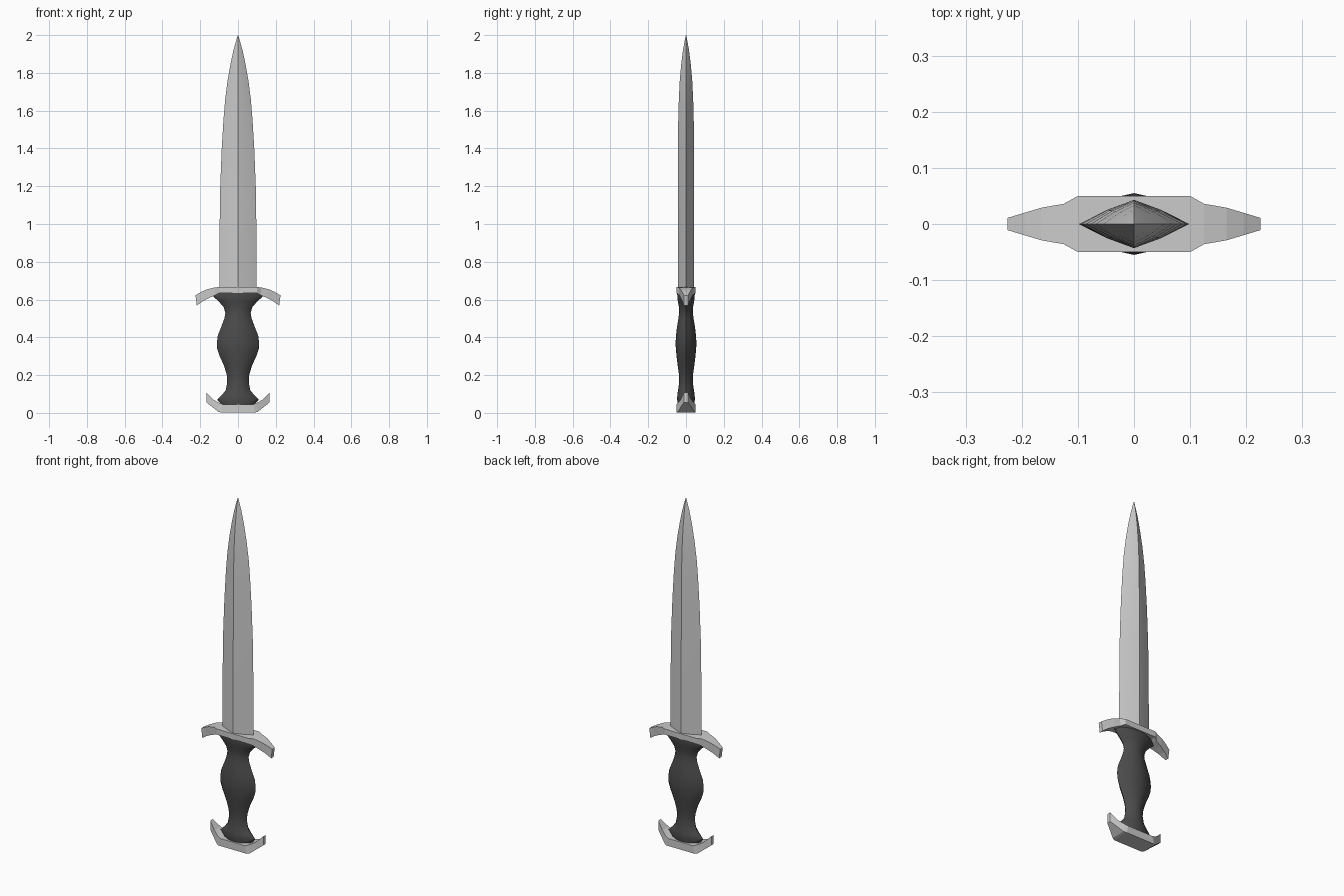
import bpy, bmesh, math

if "Cube" in bpy.data.objects:
    bpy.data.objects.remove(bpy.data.objects["Cube"])


def loft(name, rings, smooth=None):
    """Skin a list of equal-length vertex rings and cap both ends."""
    bm = bmesh.new()
    rows = [[bm.verts.new(p) for p in ring] for ring in rings]
    n = len(rows[0])
    for a, b in zip(rows, rows[1:]):
        for i in range(n):
            j = (i + 1) % n
            bm.faces.new((a[i], a[j], b[j], b[i]))
    bm.faces.new(rows[0])
    bm.faces.new(rows[-1])
    bmesh.ops.recalc_face_normals(bm, faces=bm.faces)
    mesh = bpy.data.meshes.new(name)
    bm.to_mesh(mesh)
    bm.free()
    obj = bpy.data.objects.new(name, mesh)
    bpy.context.collection.objects.link(obj)
    if smooth:
        bpy.ops.object.select_all(action='DESELECT')
        obj.select_set(True)
        bpy.context.view_layer.objects.active = obj
        bpy.ops.object.shade_smooth_by_angle(angle=math.radians(smooth))
    return obj


def section(quarter, w, d, z):
    """Mirror a quarter outline (from +x to +y) into a full ring."""
    half = quarter + [(-x, y) for x, y in quarter[-2::-1]]
    full = half + [(x, -y) for x, y in half[-2:0:-1]]
    return [(x * w, y * d, z) for x, y in full]


def cross_bar(name, stations):
    """Symmetric bar; stations run outward: x top, z top, x bottom, z bottom, half depth."""
    rings = []
    sides = [(-1, s) for s in reversed(stations)] + [(1, s) for s in stations]
    for side, (xt, zt, xb, zb, d) in sides:
        rings.append([(side * xt, -d, zt), (side * xt, d, zt),
                      (side * xb, d, zb), (side * xb, -d, zb)])
    return loft(name, rings)


# Blade: slightly convex diamond section tapering to a point
blade_profile = [(0.65, .099, .043), (1.0, .097, .043), (1.2, .094, .043),
                 (1.4, .086, .042), (1.55, .077, .041), (1.66, .068, .038),
                 (1.76, .055, .033), (1.85, .039, .025), (1.92, .024, .016),
                 (1.97, .010, .007), (2.0, .0008, .0008)]
lens = [(1, 0), (.5, .58), (0, 1)]
loft("blade", [section(lens, w, d, z) for z, w, d in blade_profile], 35)

# Grip: swelling lens section that flares at both ends
grip_profile = [(.035, .08, .042), (.07, .11, .047), (.095, .085, .046),
                (.12, .065, .042), (.16, .057, .036), (.20, .059, .037),
                (.25, .074, .044), (.30, .097, .050), (.34, .110, .054),
                (.37, .112, .055), (.41, .107, .053), (.46, .087, .047),
                (.50, .072, .040), (.53, .067, .036), (.56, .076, .037),
                (.59, .102, .043), (.615, .130, .046), (.64, .118, .047)]
oval = [(1, 0), (.8, .4), (.45, .8), (0, 1)]
grip = loft("grip", [section(oval, w, d, z) for z, w, d in grip_profile], 40)
dark = bpy.data.materials.new("dark_grip")
dark.diffuse_color = (0.07, 0.07, 0.07, 1)
dark.use_nodes = True
dark.node_tree.nodes["Principled BSDF"].inputs["Base Color"].default_value = dark.diffuse_color
grip.data.materials.append(dark)

# Crossguard with drooping, tapered arms
cross_bar("crossguard", [(.10, .666, .10, .634, .05), (.125, .664, .118, .624, .036),
                         (.165, .654, .15, .61, .029), (.195, .640, .185, .592, .02),
                         (.225, .622, .218, .568, .011)])

# Pommel with upturned, tapered arms
cross_bar("pommel", [(.08, .045, .09, .002, .05), (.10, .053, .105, .006, .043),
                     (.13, .070, .135, .030, .028), (.168, .108, .168, .056, .011)])
